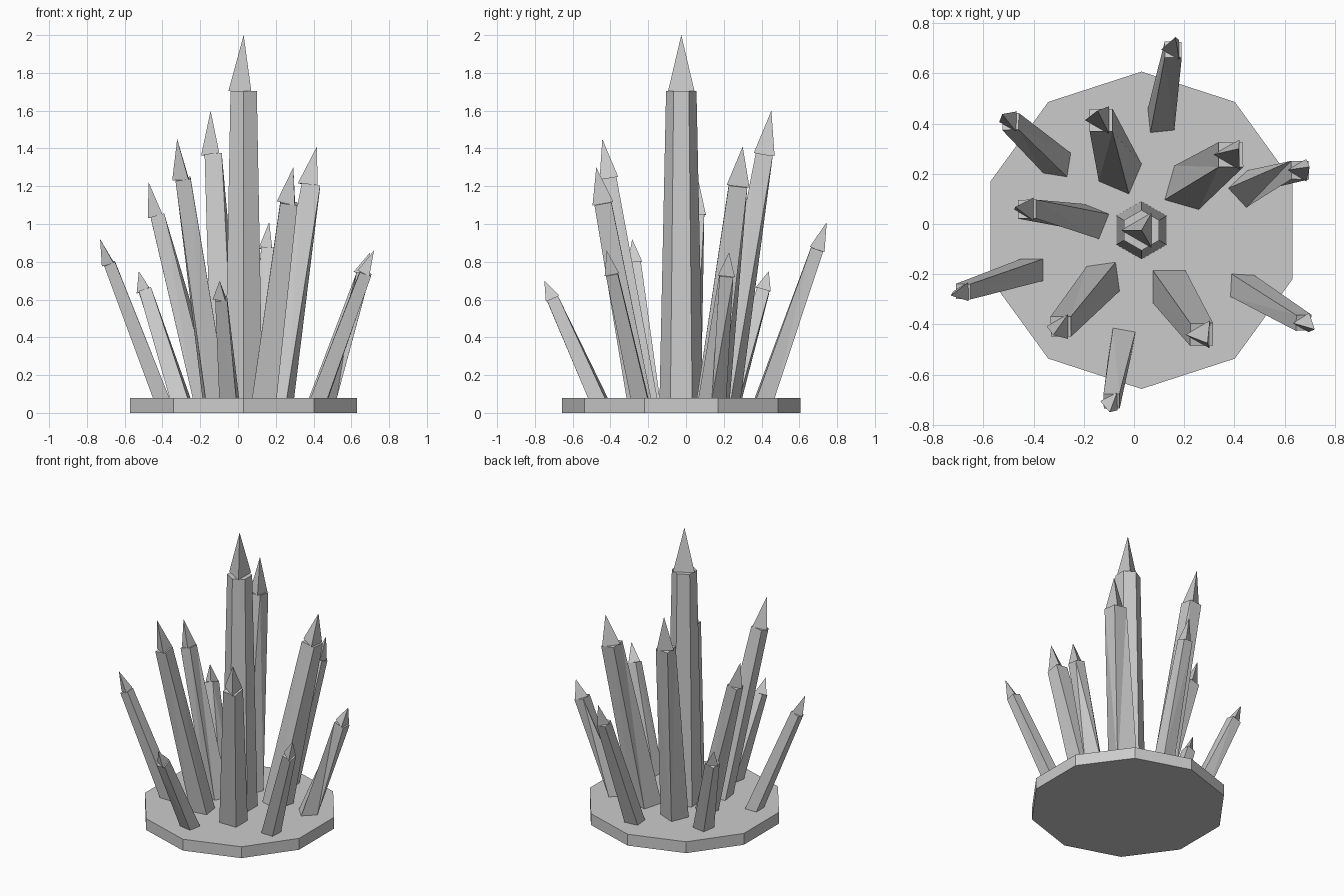
import bpy, bmesh, math
from mathutils import Vector, Matrix

if "Cube" in bpy.data.objects:
    bpy.data.objects.remove(bpy.data.objects["Cube"])

grey = bpy.data.materials.new("stone_grey")
grey.diffuse_color = (0.6, 0.6, 0.6, 1)
grey.use_nodes = True
grey.node_tree.nodes["Principled BSDF"].inputs["Base Color"].default_value = grey.diffuse_color

CENTRE = Vector((0.03, -0.025, 0))
BASE_Z = 0.08
TOP_SCALE = 0.7     # shaft taper
SHAFT_PART = 0.846  # share of the length below the pointed tip


def ring(bm, centre, radius, sides, degrees, axis=Vector((0, 0, 1))):
    turn = Vector((0, 0, 1)).rotation_difference(axis)
    verts = []
    for i in range(sides):
        a = math.radians(degrees) + math.tau * i / sides
        p = Vector((math.cos(a), math.sin(a), 0)) * radius
        verts.append(bm.verts.new(centre + turn @ p))
    return verts


def bridge(bm, low, high):
    n = len(low)
    for i in range(n):
        j = (i + 1) % n
        bm.faces.new((low[i], low[j], high[j], high[i]))


def finish(bm, name):
    bmesh.ops.recalc_face_normals(bm, faces=bm.faces)
    mesh = bpy.data.meshes.new(name)
    bm.to_mesh(mesh)
    bm.free()
    mesh.materials.append(grey)
    bpy.context.collection.objects.link(bpy.data.objects.new(name, mesh))


def prism(name, low_c, high_c, r_low, r_high, sides, a_low, a_high, axis):
    bm = bmesh.new()
    low = ring(bm, low_c, r_low, sides, a_low)
    high = ring(bm, high_c, r_high, sides, a_high, axis)
    bridge(bm, low, high)
    bm.faces.new(low[::-1])
    bm.faces.new(high)
    # split twisted sides into flat triangles
    bmesh.ops.triangulate(bm, faces=[f for f in bm.faces if len(f.verts) == 4])
    finish(bm, name)


def crystal(name, base, tip, radius, sides, base_angle, top_angle):
    base, tip = Vector((*base, BASE_Z)), Vector(tip)
    axis = (tip - base).normalized()
    top = base.lerp(tip, SHAFT_PART)
    prism(name + "_shaft", base, top, radius, radius * TOP_SCALE,
          sides, base_angle, top_angle, axis)
    # three-sided pointed tip
    bm = bmesh.new()
    foot = ring(bm, top, radius * TOP_SCALE, 3, 180, axis)
    apex = bm.verts.new(tip)
    for i in range(3):
        bm.faces.new((foot[i], foot[(i + 1) % 3], apex))
    bm.faces.new(foot[::-1])
    finish(bm, name + "_tip")


# ten-sided base slab
prism("base_slab", CENTRE, CENTRE + Vector((0, 0, BASE_Z)), 0.632, 0.632,
      10, 90, 90, Vector((0, 0, 1)))

# tall upright crystal
crystal("main_crystal", (0.03, -0.025), (0.03, -0.025, 2.0), 0.115, 6, 90, 90)

# leaning crystals: foot, tip, radius, foot rotation
inner = [
    ((-0.055, 0.205), (-0.145, 0.452, 1.60), 0.092, 22),
    ((0.21, 0.145), (0.418, 0.30, 1.41), 0.100, 29),
    ((-0.17, 0.01), (-0.473, 0.068, 1.22), 0.076, 23),
    ((-0.123, -0.218), (-0.322, -0.443, 1.45), 0.082, 53),
    ((0.14, -0.25), (0.293, -0.475, 1.30), 0.092, 45),
]
outer = [
    ((0.108, 0.417), (0.165, 0.745, 1.01), 0.068, 51),
    ((-0.307, 0.243), (-0.525, 0.438, 0.75), 0.068, 36),
    ((0.45, 0.14), (0.70, 0.228, 0.85), 0.074, 88),
    ((-0.407, -0.183), (-0.73, -0.285, 0.92), 0.062, 45),
    ((-0.047, -0.467), (-0.097, -0.75, 0.70), 0.064, 35),
    ((0.432, -0.247), (0.72, -0.42, 0.86), 0.064, 42),
]
for label, group in (("inner", inner), ("outer", outer)):
    for i, (foot, tip, radius, angle) in enumerate(group, 1):
        crystal(f"{label}_crystal_{i}", foot, tip, radius, 4, angle, 45)
